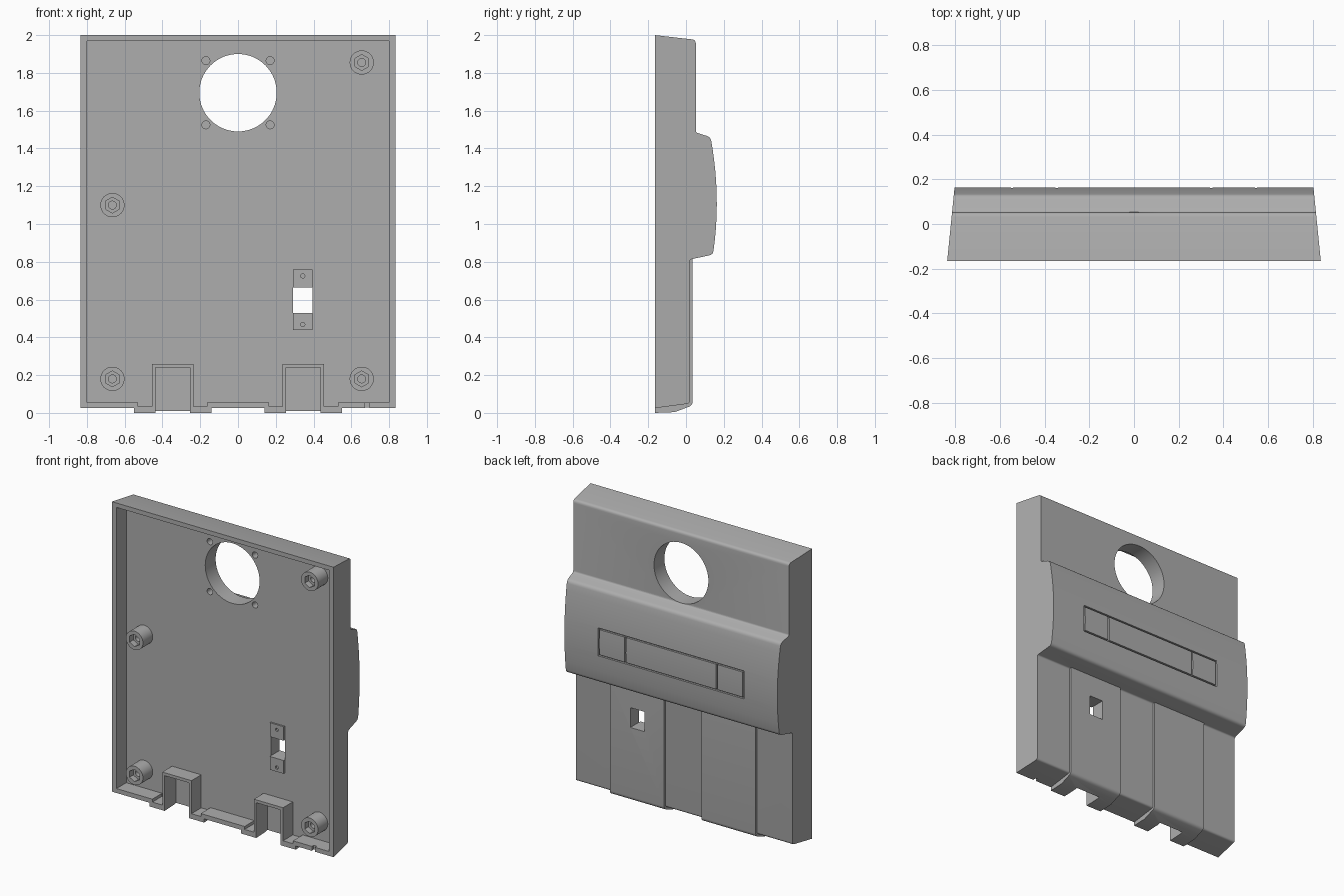
import bpy, bmesh, math
from mathutils import Matrix, Vector

cube = bpy.data.objects.get("Cube")
if cube:
    bpy.data.objects.remove(cube)

grey = bpy.data.materials.new("plastic_grey")
grey.use_nodes = True
colour = (0.42, 0.42, 0.42, 1)
grey.diffuse_color = colour
grey.node_tree.nodes["Principled BSDF"].inputs["Base Color"].default_value = colour

FRONT, FLOOR = -0.165, -0.06


def make(name, bm):
    bmesh.ops.recalc_face_normals(bm, faces=bm.faces)
    mesh = bpy.data.meshes.new(name)
    bm.to_mesh(mesh)
    bm.free()
    mesh.materials.append(grey)
    ob = bpy.data.objects.new(name, mesh)
    bpy.context.collection.objects.link(ob)
    return ob


def box(name, x, y, z):
    bm = bmesh.new()
    bmesh.ops.create_cube(bm, size=1)
    for v in bm.verts:
        for i, (a, b) in enumerate((x, y, z)):
            v.co[i] = a if v.co[i] < 0 else b
    return make(name, bm)


def rod(name, x, z, r, y, sides=32):
    bm = bmesh.new()
    place = Matrix.Translation((x, sum(y) / 2, z)) @ Matrix.Rotation(math.pi / 2, 4, 'X')
    bmesh.ops.create_cone(bm, cap_ends=True, segments=sides, radius1=r, radius2=r,
                          depth=y[1] - y[0], matrix=place)
    return make(name, bm)


def rounded(points):
    """Side profile of (y, z, radius); each corner with a radius becomes an arc."""
    out = []
    for i, (y, z, r) in enumerate(points):
        p = Vector((y, z))
        if not r:
            out.append(p)
            continue
        a, b = (Vector(points[j % len(points)][:2]) for j in (i - 1, i + 1))
        a, b = p + (a - p).normalized() * r, p + (b - p).normalized() * r
        for k in range(5):
            t = k / 4
            out.append(a * (1 - t) ** 2 + p * 2 * t * (1 - t) + b * t * t)
    return out


def extrude(name, points, x0, x1, taper=0.0):
    """Extrude a side profile along x, narrowing towards the back."""
    bm = bmesh.new()
    rows = []
    for x, s in ((x0, 1), (x1, -1)):
        rows.append([bm.verts.new((x + s * taper * (p.x - FRONT), p.x, p.y))
                     for p in rounded(points)])
    bm.faces.new(rows[0])
    bm.faces.new(rows[1])
    n = len(rows[0])
    for i in range(n):
        j = (i + 1) % n
        bm.faces.new((rows[0][i], rows[0][j], rows[1][j], rows[1][i]))
    return make(name, bm)


def combine(ob, other, mode='DIFFERENCE'):
    other.hide_render = True
    mod = ob.modifiers.new("combine", 'BOOLEAN')
    mod.operation, mod.solver, mod.object = mode, 'EXACT', other
    bpy.context.view_layer.objects.active = ob
    bpy.ops.object.modifier_apply(modifier=mod.name)
    bpy.data.objects.remove(other)


def smooth(ob):
    bpy.ops.object.select_all(action='DESELECT')
    ob.select_set(True)
    bpy.context.view_layer.objects.active = ob
    bpy.ops.object.shade_smooth_by_angle(angle=math.radians(30))


# Solid shell with the curved bulge across its back
def bulge_y(z):
    return 0.163 - 0.27 * (z - 1.11) ** 2


arc = [(bulge_y(z), z, 0) for z in (0.92 + 0.06 * i for i in range(9))]
profile = [(FRONT, 0.025, 0), (0.02, 0.05, 0.015), (0.02, 0.812, 0.01),
           (0.143, 0.838, 0.02), *arc, (0.13, 1.46, 0.02),
           (0.052, 1.485, 0.01), (0.052, 1.975, 0.02), (FRONT, 2.0, 0)]
shell = extrude("rear_shell", profile, -0.835, 0.835, 0.1)

# Raised panels on the lower back, wrapping under the bottom edge
tab = [(FRONT, 0, 0), (-0.06, 0.004, 0), (0.035, 0.04, 0.02), (0.035, 0.83, 0),
       (-0.02, 0.83, 0), (-0.02, 0.1, 0), (FRONT, 0.045, 0)]
for s in (-1, 1):
    lo, hi = sorted((s * 0.14, s * 0.55))
    combine(shell, extrude("panel", tab, lo, hi), 'UNION')

# Open tray in the front
combine(shell, box("tray", (-0.8, 0.8), (-0.3, FLOOR), (0.055, 1.97)))

# Hinge channels with the lowered lip either side
for s in (-1, 1):
    c = s * 0.345
    for near, far in ((0.165, 0.235), (0.455, 0.53)):
        lo, hi = sorted((s * near, s * far))
        combine(shell, box("lip_cut", (lo, hi), (-0.3, FLOOR), (0.035, 0.1)))
    combine(shell, box("channel_wall", (c - 0.11, c + 0.11), (FRONT, FLOOR + 0.02),
                       (0.03, 0.26)), 'UNION')
    combine(shell, box("channel", (c - 0.092, c + 0.092), (-0.3, -0.045), (-0.1, 0.24)))

# Small wire notch in the bottom lip
combine(shell, box("notch", (0.672, 0.695), (-0.3, -0.145), (-0.1, 0.1)))

# Large round opening and its four screw holes
combine(shell, rod("opening", 0, 1.695, 0.205, (-0.3, 0.3), 64))
for x in (-0.17, 0.17):
    for z in (1.525, 1.865):
        combine(shell, rod("screw_hole", x, z, 0.021, (-0.1, 0.0), 24))

# Switch window with a mounting pad above and below
combine(shell, box("window", (0.29, 0.395), (-0.3, 0.3), (0.53, 0.665)))
for lo, hi, hole in ((0.44, 0.53, 0.468), (0.665, 0.76, 0.725)):
    pad = box("switch_pad", (0.29, 0.395), (FLOOR - 0.012, FLOOR + 0.005), (lo, hi))
    combine(pad, rod("pad_hole", 0.343, hole, 0.011, (-0.1, FLOOR - 0.002), 16))

# Groove outlining the label strip and its two end fields on the bulge
W = 0.005
back = (0.147, 0.3)
for z in (1.03, 1.21):
    combine(shell, box("groove", (-0.55, 0.55), back, (z - W, z + W)))
for x in (-0.545, -0.345, 0.345, 0.545):
    combine(shell, box("groove", (x - W, x + W), back, (1.026, 1.214)))
smooth(shell)

# Screw bosses with hexagonal nut pockets
for x, z in ((0.655, 1.855), (-0.665, 1.1), (-0.665, 0.18), (0.655, 0.18)):
    boss = rod("screw_boss", x, z, 0.064, (FRONT, FLOOR + 0.005))
    combine(boss, rod("nut_pocket", x, z, 0.042, (-0.3, FRONT + 0.04), 6))
    combine(boss, rod("screw_bore", x, z, 0.021, (-0.3, FLOOR - 0.005), 24))
    smooth(boss)
